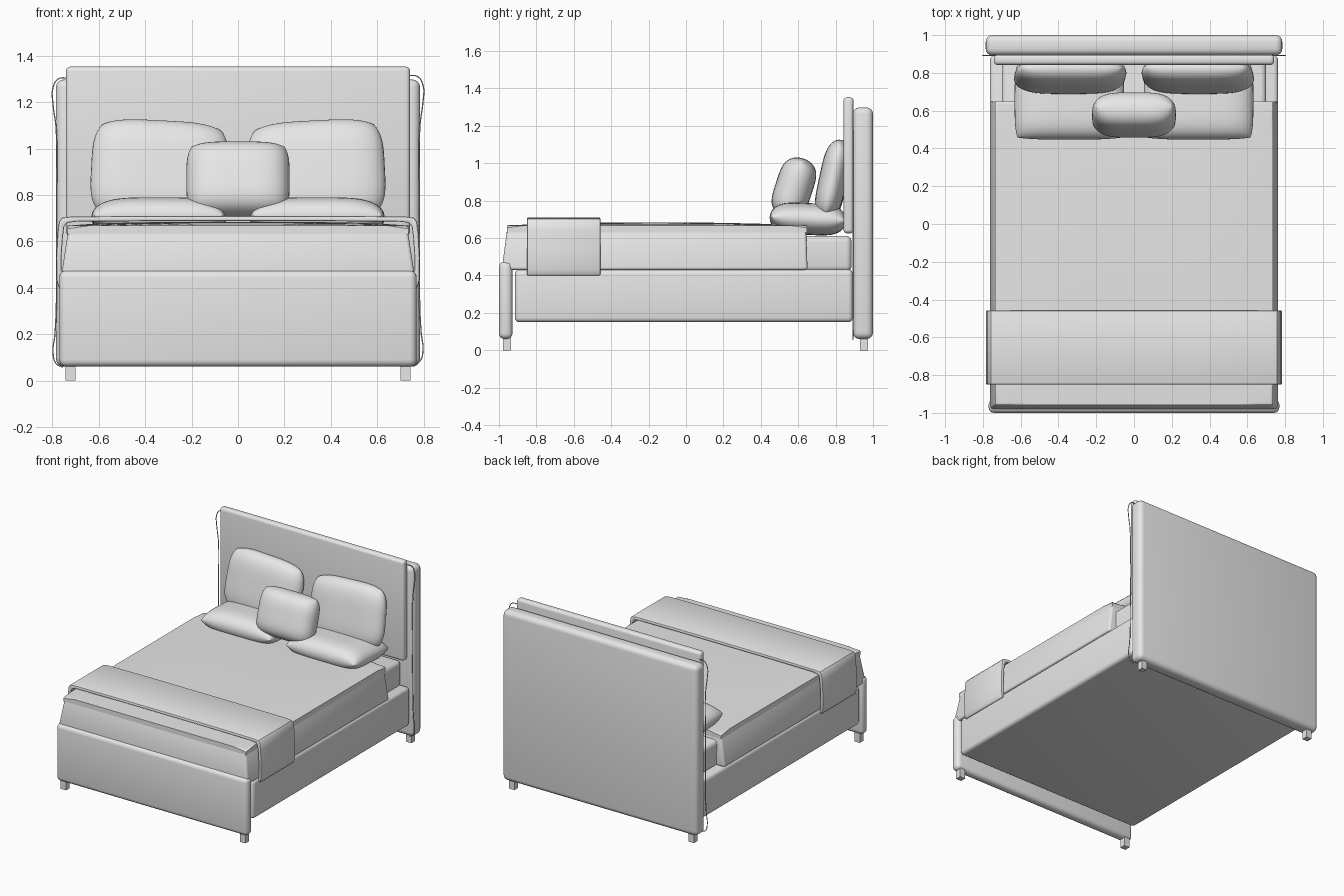
import bpy, bmesh, math
from mathutils import Matrix, Vector

if "Cube" in bpy.data.objects:
    bpy.data.objects.remove(bpy.data.objects["Cube"])

grey = bpy.data.materials.new("plain_grey")
grey.diffuse_color = (0.8, 0.8, 0.8, 1)
grey.use_nodes = True
grey.node_tree.nodes["Principled BSDF"].inputs["Base Color"].default_value = grey.diffuse_color


def finish(name, bm, smooth=True):
    """Turn a bmesh into a named, shaded object."""
    bmesh.ops.recalc_face_normals(bm, faces=bm.faces)
    me = bpy.data.meshes.new(name)
    bm.to_mesh(me)
    bm.free()
    me.materials.append(grey)
    ob = bpy.data.objects.new(name, me)
    bpy.context.collection.objects.link(ob)
    if smooth:
        bpy.ops.object.select_all(action='DESELECT')
        ob.select_set(True)
        bpy.context.view_layer.objects.active = ob
        bpy.ops.object.shade_smooth_by_angle(angle=math.radians(40))
    return ob


def box(name, x, y, z, bevel=0.0, seg=4, taper=None):
    """Box from (min, max) ranges; taper insets the top (x, front y, back y)."""
    bm = bmesh.new()
    bmesh.ops.create_cube(bm, size=1)
    for v in bm.verts:
        lo = [v.co[i] < 0 for i in range(3)]
        p = [r[0] if l else r[1] for r, l in zip((x, y, z), lo)]
        if taper and not lo[2]:
            p[0] += taper[0] if lo[0] else -taper[0]
            p[1] += taper[1] if lo[1] else -taper[2]
        v.co = p
    if bevel:
        bmesh.ops.bevel(bm, geom=bm.edges[:], offset=bevel, segments=seg,
                        profile=0.5, affect='EDGES')
    return finish(name, bm, bool(bevel))


def pillow(name, size, centre, tilt=0, roll=0, corner=0.22, n=24):
    """Stuffed cushion lying flat in x/y, then tilted about x and rolled about y."""
    bm = bmesh.new()
    w, d, h = (s / 2 for s in size)
    for side in (1, -1):
        rows = []
        for j in range(n + 1):
            v = math.sin(math.pi * (j / n - 0.5))
            row = []
            for i in range(n + 1):
                u = math.sin(math.pi * (i / n - 0.5))
                t = math.sqrt(max(0, (1 - u ** 4) * (1 - v ** 4)))
                row.append(bm.verts.new((w * u * math.sqrt(1 - corner * v ** 4),
                                         d * v * math.sqrt(1 - corner * u ** 4),
                                         side * h * t)))
            rows.append(row)
        for j in range(n):
            for i in range(n):
                bm.faces.new((rows[j][i], rows[j][i + 1],
                              rows[j + 1][i + 1], rows[j + 1][i]))
    bmesh.ops.remove_doubles(bm, verts=bm.verts, dist=1e-5)
    bm.transform(Matrix.Translation(centre)
                 @ Matrix.Rotation(math.radians(roll), 4, 'Y')
                 @ Matrix.Rotation(math.radians(tilt), 4, 'X'))
    return finish(name, bm)


# Bed frame
box("headboard", (-0.785, 0.785), (0.893, 1.0), (0.06, 1.298), 0.035)
box("headboard_pad", (-0.742, 0.742), (0.842, 0.896), (0.625, 1.353), 0.02)
box("footboard", (-0.77, 0.77), (-1.0, -0.928), (0.06, 0.475), 0.03)
box("base", (-0.763, 0.763), (-0.915, 0.892), (0.15, 0.432), 0.025)
for sx in (-1, 1):
    for label, y in (("front", -0.957), ("back", 0.952)):
        side = "left" if sx < 0 else "right"
        box(f"{label}_leg_{side}", (sx * 0.722 - 0.022, sx * 0.722 + 0.022),
            (y - 0.021, y + 0.021), (0, 0.068))

# Mattress and bedding
box("mattress", (-0.70, 0.70), (-0.91, 0.885), (0.42, 0.612), 0.03)
box("duvet_skirt", (-0.765, 0.765), (-0.985, 0.65), (0.43, 0.645), 0.015, 3,
    (0.033, 0.028, 0.008))

# Duvet top with a softly crowned surface
bm = bmesh.new()
N = 16
g = bmesh.ops.create_grid(bm, x_segments=N, y_segments=N, size=1)
for v in bm.verts:
    u, w = v.co.x, v.co.y
    v.co = (0.735 * u, -0.155 + 0.803 * w,
            0.668 + 0.016 * (1 - u ** 4) * (1 - w ** 2))
rim = [e for e in bm.edges if e.is_boundary]
ring = bmesh.ops.extrude_edge_only(bm, edges=rim)["geom"]
for v in ring:
    if isinstance(v, bmesh.types.BMVert):
        v.co.z = 0.63
bmesh.ops.bevel(bm, geom=rim, offset=0.014, segments=3, profile=0.5, affect='EDGES')
finish("duvet_top", bm)

# Folded throw draped across the foot end
half = [(0.772, 0.40), (0.781, 0.43), (0.783, 0.53), (0.777, 0.64),
        (0.771, 0.685), (0.758, 0.702), (0.72, 0.707), (0.35, 0.71)]
outer = half + [(-x, z) for x, z in reversed(half)]
inner = [(x - math.copysign(0.022, x), z - (0.022 if z > 0.6 else 0)) for x, z in outer]
bm = bmesh.new()
loop = [bm.verts.new((x, -0.85, z)) for x, z in outer + inner[::-1]]
face = bm.faces.new(loop)
ext = bmesh.ops.extrude_face_region(bm, geom=[face])["geom"]
bmesh.ops.translate(bm, vec=(0, 0.392, 0),
                    verts=[v for v in ext if isinstance(v, bmesh.types.BMVert)])
edges = [e for e in bm.edges if len(e.link_faces) == 2
         and e.calc_face_angle(0) > math.radians(60)]
bmesh.ops.bevel(bm, geom=edges, offset=0.006, segments=2, profile=0.5, affect='EDGES')
finish("throw", bm)

# Pillows: a flat pair, an upright pair and one in the middle
for sx, side in ((-1, "left"), (1, "right")):
    pillow(f"flat_pillow_{side}", (0.58, 0.41, 0.17), (sx * 0.342, 0.652, 0.702),
           tilt=-3, corner=0.1)
    pillow(f"upright_pillow_{side}", (0.59, 0.44, 0.15), (sx * 0.338, 0.785, 0.905),
           tilt=78, roll=sx * -3, corner=0.25)
pillow("middle_cushion", (0.445, 0.33, 0.20), (0, 0.577, 0.868), tilt=72, corner=0.2)

# Loose piping down both sides of the headboard
path = [(0.735, 1.315), (0.775, 1.31), (0.798, 1.27), (0.797, 1.2), (0.784, 1.1),
        (0.782, 0.8), (0.782, 0.45), (0.784, 0.3), (0.79, 0.2), (0.797, 0.14),
        (0.785, 0.085), (0.755, 0.068)]
for sx, side in ((-1, "left"), (1, "right")):
    cu = bpy.data.curves.new(f"piping_{side}", 'CURVE')
    cu.dimensions = '3D'
    cu.bevel_depth = 0.003
    cu.bevel_resolution = 1
    cu.resolution_u = 4
    sp = cu.splines.new('BEZIER')
    sp.bezier_points.add(len(path) - 1)
    for bp, (x, z) in zip(sp.bezier_points, path):
        bp.co = Vector((sx * x, 0.893, z if sx > 0 else z - 0.01))
        bp.handle_left_type = bp.handle_right_type = 'AUTO'
    cu.materials.append(grey)
    bpy.context.collection.objects.link(bpy.data.objects.new(f"piping_{side}", cu))
